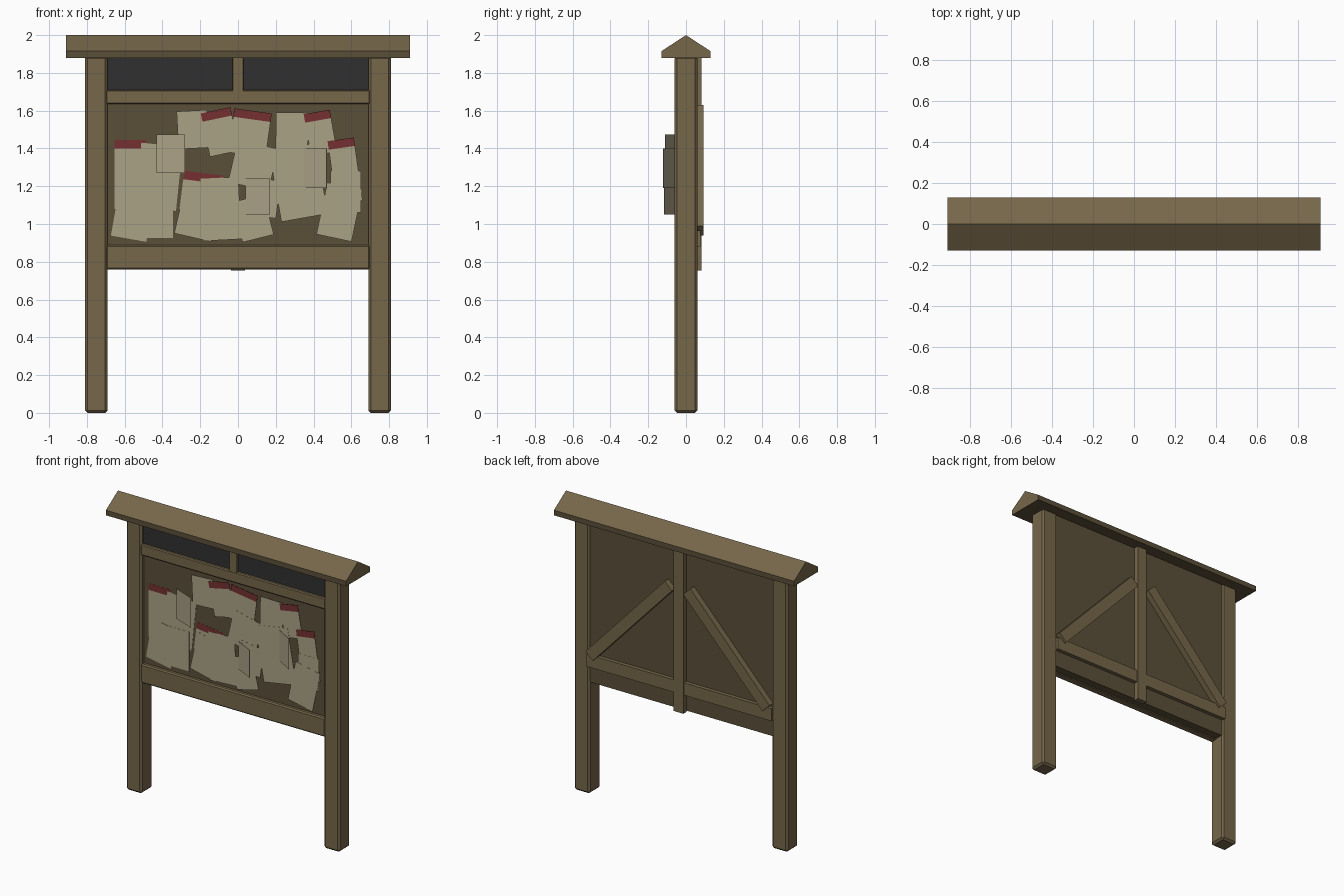
import bpy, bmesh
from math import radians, atan2, hypot
from mathutils import Matrix

cube = bpy.data.objects.get("Cube")
if cube:
    bpy.data.objects.remove(cube, do_unlink=True)


def material(name, rgb):
    m = bpy.data.materials.new(name)
    m.use_nodes = True
    m.diffuse_color = (*rgb, 1)
    bsdf = next(n for n in m.node_tree.nodes if n.type == 'BSDF_PRINCIPLED')
    bsdf.inputs["Base Color"].default_value = (*rgb, 1)
    return m


wood = material("light brown wood", (0.18, 0.135, 0.068))
dark_wood = material("dark brown wood", (0.105, 0.078, 0.04))
slate = material("dark slate", (0.03, 0.03, 0.03))
paper = material("aged paper", (0.41, 0.36, 0.24))
red = material("red heading", (0.177, 0.03, 0.03))


def finish(name, bm, *mats):
    bmesh.ops.recalc_face_normals(bm, faces=bm.faces)
    mesh = bpy.data.meshes.new(name)
    bm.to_mesh(mesh)
    bm.free()
    for m in mats:
        mesh.materials.append(m)
    ob = bpy.data.objects.new(name, mesh)
    bpy.context.collection.objects.link(ob)
    return ob


def box(name, x, y, z, mat, bevel=0, turn=None):
    """Box spanning the (low, high) ranges; turn rotates it about its centre."""
    bm = bmesh.new()
    bmesh.ops.create_cube(bm, size=1)
    spans = (x, y, z)
    bmesh.ops.scale(bm, vec=[b - a for a, b in spans], verts=bm.verts)
    if bevel:
        bmesh.ops.bevel(bm, geom=bm.edges[:], offset=bevel, segments=1, affect='EDGES')
    ob = finish(name, bm, mat)
    ob.matrix_world = Matrix.Translation([(a + b) / 2 for a, b in spans]) @ (turn or Matrix())
    return ob


def plate(name, x, z, w, h, y, angle, mat, shift=0, thick=0.001):
    """Upright sheet facing the front, turned in its plane; shift moves it along its own height."""
    ob = box(name, (-w / 2, w / 2), (-thick / 2, thick / 2), (-h / 2, h / 2), mat)
    ob.matrix_world = (Matrix.Translation((x, y, z)) @ Matrix.Rotation(radians(-angle), 4, 'Y')
                       @ Matrix.Translation((0, 0, shift)))


# Posts with chamfered edges
for side, name in ((-1, "right_post"), (1, "left_post")):
    box(name, (side * 0.75 - 0.06, side * 0.75 + 0.06), (-0.06, 0.06), (0, 1.89), wood, 0.013)

# Gabled roof: extruded profile with dark eaves and underside
bm = bmesh.new()
profile = [(-0.13, 1.88), (0.13, 1.88), (0.13, 1.915), (0, 2), (-0.13, 1.915)]
face = bm.faces.new([bm.verts.new((-0.91, y, z)) for y, z in profile])
out = bmesh.ops.extrude_face_region(bm, geom=[face])
bmesh.ops.translate(bm, vec=(1.82, 0, 0),
                    verts=[v for v in out["geom"] if isinstance(v, bmesh.types.BMVert)])
bmesh.ops.recalc_face_normals(bm, faces=bm.faces)
for f in bm.faces:
    f.material_index = int(abs(f.normal.x) < 0.5 and f.calc_center_median().z < 1.92)
finish("roof", bm, wood, dark_wood)

# Backing board, slate header panels and front rails
box("backing_board", (-0.695, 0.695), (-0.03, 0.05), (0.765, 1.89), dark_wood)
for side, name in ((-1, "right_header_panel"), (1, "left_header_panel")):
    lo, hi = sorted((side * 0.025, side * 0.693))
    box(name, (lo, hi), (-0.036, -0.029), (1.7, 1.885), slate)
box("header_divider", (-0.03, 0.03), (-0.055, -0.02), (1.69, 1.885), wood, 0.004)
box("upper_rail", (-0.7, 0.7), (-0.056, -0.02), (1.635, 1.71), wood, 0.006)
box("lower_rail", (-0.7, 0.7), (-0.056, 0.0), (0.76, 0.89), wood, 0.008)

# Back framing
box("back_centre_batten", (-0.037, 0.037), (0.045, 0.082), (0.755, 1.885), wood)
box("back_rail", (-0.7, 0.7), (0.045, 0.076), (0.88, 0.965), wood)
for side, name in ((-1, "right_brace"), (1, "left_brace")):
    dx, dz = -0.6, 0.64
    half = hypot(dx, dz) / 2
    box(name, (side * 0.37 - 0.0375, side * 0.37 + 0.0375), (0.048, 0.092),
        (1.285 - half, 1.285 + half), wood,
        turn=Matrix.Rotation(atan2(side * dx, dz), 4, 'Y'))

# Pinned notices, back to front: x, z, width, height, angle, has red heading
notices = [
    (-0.57, 1.24, 0.17, 0.32, 0, 1),
    (-0.42, 1.25, 0.22, 0.34, -6, 0),
    (-0.555, 1.06, 0.19, 0.28, -10, 0),
    (-0.425, 1.06, 0.16, 0.27, 0, 0),
    (-0.2, 1.11, 0.21, 0.23, -7, 1),
    (-0.21, 1.06, 0.2, 0.27, -13, 0),
    (-0.09, 1.08, 0.2, 0.33, 3, 0),
    (-0.24, 1.5, 0.16, 0.2, 3, 0),
    (-0.09, 1.465, 0.16, 0.19, 12, 1),
    (0.06, 1.46, 0.2, 0.19, -8, 1),
    (0.08, 1.31, 0.22, 0.23, -13, 0),
    (0.08, 1.03, 0.17, 0.22, 14, 0),
    (0.13, 1.14, 0.17, 0.2, -8, 0),
    (0.285, 1.47, 0.17, 0.24, -1, 0),
    (0.44, 1.46, 0.14, 0.18, 10, 1),
    (0.32, 1.22, 0.25, 0.38, 10, 0),
    (0.57, 1.26, 0.14, 0.29, 8, 1),
    (0.57, 1.17, 0.16, 0.22, 0, 0),
    (0.537, 1.063, 0.19, 0.28, -12, 0),
]
for i, (x, z, w, h, angle, heading) in enumerate(notices):
    y = -0.032 - 0.0011 * i
    plate(f"notice_{i + 1}", x, z, w, h, y, angle, paper)
    if heading:
        plate(f"notice_heading_{i + 1}", x, z, w, 0.045, y, angle, red, h / 2 + 0.0225)

# Loose sheets hinged on one side and swinging forward
for i, (x0, x1, z0, z1, y1) in enumerate([(-0.43, -0.28, 1.27, 1.475, -0.11),
                                          (0.04, 0.17, 1.05, 1.24, -0.115),
                                          (0.35, 0.47, 1.19, 1.4, -0.12)]):
    y0 = -0.05
    w = hypot(x1 - x0, y1 - y0)
    xc, yc = (x0 + x1) / 2, (y0 + y1) / 2
    box(f"loose_sheet_{i + 1}", (xc - w / 2, xc + w / 2), (yc - 0.001, yc + 0.001), (z0, z1), paper,
        turn=Matrix.Rotation(atan2(y1 - y0, x1 - x0), 4, 'Z'))
